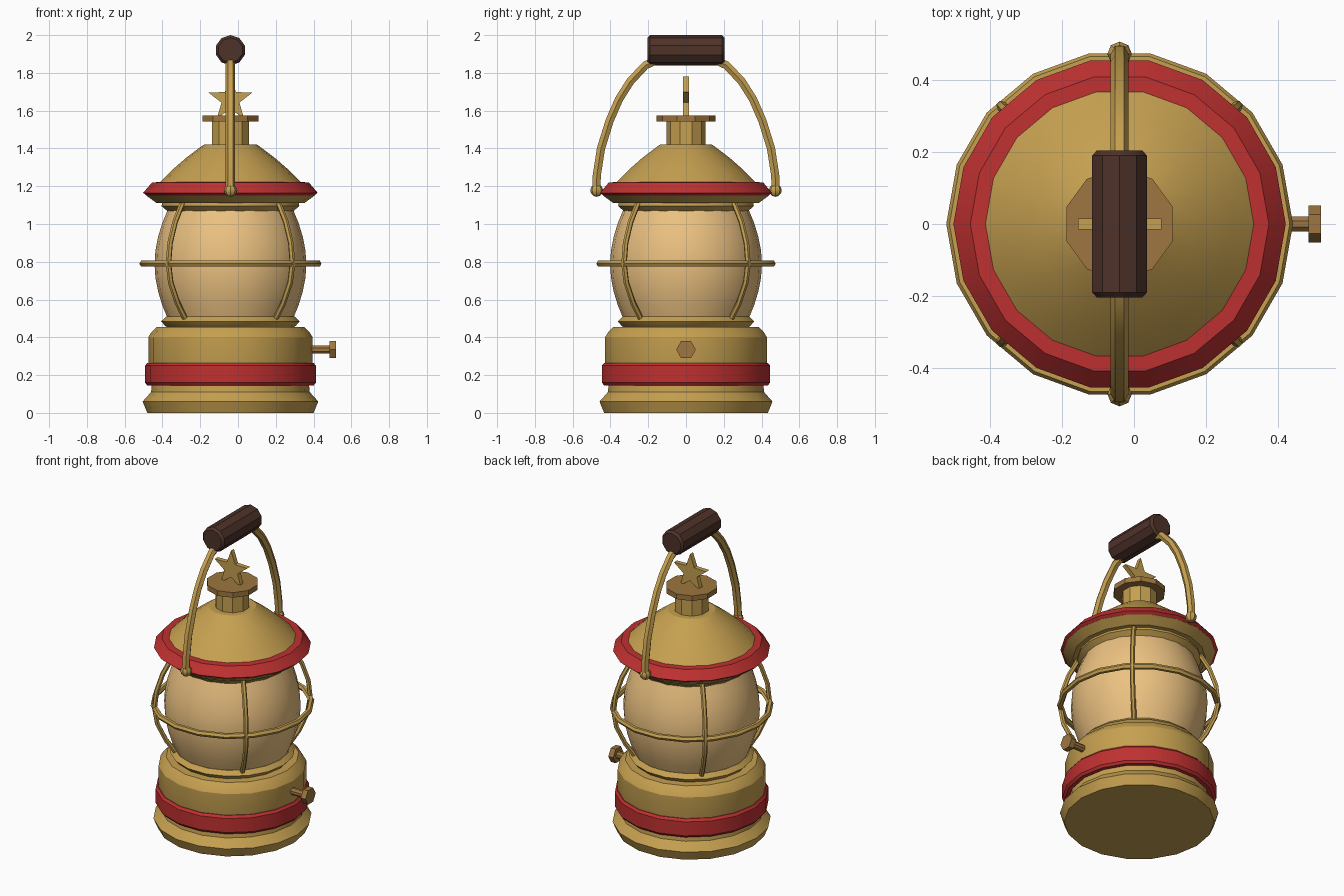
import bpy, bmesh, math
from mathutils import Vector, Matrix

if "Cube" in bpy.data.objects:
    bpy.data.objects.remove(bpy.data.objects["Cube"])

AX = -0.04  # lantern axis in x


def mat(name, rgb):
    m = bpy.data.materials.new(name)
    m.diffuse_color = (*rgb, 1)
    m.use_nodes = True
    m.node_tree.nodes["Principled BSDF"].inputs["Base Color"].default_value = m.diffuse_color
    return m


GOLD = mat("brass", (0.56, 0.35, 0.08))
BRONZE = mat("bronze", (0.34, 0.18, 0.05))
RED = mat("red_paint", (0.52, 0.03, 0.03))
GLASS = mat("warm_glass", (0.84, 0.54, 0.22))
WOOD = mat("dark_wood", (0.075, 0.032, 0.022))


def finish(ob, material, angle=30):
    ob.data.materials.clear()
    ob.data.materials.append(material)
    bpy.ops.object.select_all(action='DESELECT')
    ob.select_set(True)
    bpy.context.view_layer.objects.active = ob
    if angle:
        bpy.ops.object.shade_smooth_by_angle(angle=math.radians(angle))
    return ob


def from_bmesh(name, bm, material, angle=30):
    bmesh.ops.recalc_face_normals(bm, faces=bm.faces)
    me = bpy.data.meshes.new(name)
    bm.to_mesh(me)
    bm.free()
    ob = bpy.data.objects.new(name, me)
    bpy.context.collection.objects.link(ob)
    return finish(ob, material, angle)


def lathe(name, profile, material, sides=18, start=0.0, matrix=None, angle=30):
    """Closed solid turned from (radius, height) points."""
    bm = bmesh.new()
    rings = []
    for r, z in profile:
        rings.append([bm.verts.new((r * math.cos(start + 2 * math.pi * i / sides),
                                    r * math.sin(start + 2 * math.pi * i / sides), z))
                      for i in range(sides)])
    for a, b in zip(rings, rings[1:]):
        for i in range(sides):
            j = (i + 1) % sides
            bm.faces.new((a[i], a[j], b[j], b[i]))
    bm.faces.new(rings[0][::-1])
    bm.faces.new(rings[-1])
    bm.transform(matrix or Matrix.Translation((AX, 0, 0)))
    return from_bmesh(name, bm, material, angle)


def tube(name, pts, radius, material, cyclic=False):
    cu = bpy.data.curves.new(name, 'CURVE')
    cu.dimensions = '3D'
    cu.bevel_depth = radius
    cu.bevel_resolution = 1
    cu.use_fill_caps = True
    sp = cu.splines.new('POLY')
    sp.points.add(len(pts) - 1)
    for p, co in zip(sp.points, pts):
        p.co = (*co, 1)
    sp.use_cyclic_u = cyclic
    ob = bpy.data.objects.new(name, cu)
    bpy.context.collection.objects.link(ob)
    bpy.ops.object.select_all(action='DESELECT')
    ob.select_set(True)
    bpy.context.view_layer.objects.active = ob
    bpy.ops.object.convert(target='MESH')
    return finish(bpy.context.view_layer.objects.active, material)


# Base and fuel tank
lathe("base", [(0.44, 0), (0.465, 0.06), (0.42, 0.11), (0.415, 0.16)], GOLD)
lathe("tank", [(0.41, 0.15), (0.435, 0.25), (0.435, 0.40), (0.42, 0.425), (0.39, 0.455)], GOLD)
lathe("lower_red_band", [(0.41, 0.145), (0.44, 0.145), (0.452, 0.16), (0.452, 0.25),
                         (0.44, 0.265), (0.41, 0.265)], RED)

# Glass globe between two collars
lathe("lower_collar", [(0.33, 0.45), (0.345, 0.46), (0.367, 0.485), (0.34, 0.51)], GOLD)
globe = [(0.33 + 0.072 * math.sin(math.pi * i / 8) ** 0.9 if 0 < i < 8 else 0.33,
          0.495 + 0.585 * i / 8) for i in range(9)]
lathe("globe", globe, GLASS, sides=24, angle=40)
lathe("upper_collar", [(0.33, 1.065), (0.365, 1.095), (0.36, 1.12)], GOLD)

# Roof with red brim
lathe("roof", [(0.39, 1.11), (0.445, 1.15), (0.43, 1.19), (0.378, 1.205), (0.375, 1.22),
               (0.31, 1.285), (0.235, 1.35), (0.155, 1.41), (0.14, 1.42)], GOLD)
lathe("roof_red_brim", [(0.38, 1.148), (0.44, 1.148), (0.462, 1.165), (0.415, 1.22),
                        (0.376, 1.222)], RED)

# Chimney, cap and star
lathe("chimney", [(0.103, 1.39), (0.103, 1.55)], GOLD, 10, math.pi / 2)
lathe("chimney_cap", [(0.155, 1.542), (0.155, 1.575)], BRONZE, 10, math.pi / 2)
bm = bmesh.new()
rim = []
for i in range(10):
    r = 0.122 if i % 2 == 0 else 0.05
    a = math.pi / 2 + math.pi * i / 5
    rim.append([bm.verts.new((AX + r * math.cos(a), y, 1.658 + r * math.sin(a)))
                for y in (-0.015, 0.015)])
bm.faces.new([v[0] for v in rim])
bm.faces.new([v[1] for v in rim])
for p, q in zip(rim, rim[1:] + rim[:1]):
    bm.faces.new((p[0], q[0], q[1], p[1]))
from_bmesh("star", bm, GOLD)

# Wire guard: one ring and four bowed bars
tube("guard_ring", [(AX + 0.464 * math.cos(math.radians(20 * i)),
                     0.464 * math.sin(math.radians(20 * i)), 0.79) for i in range(18)],
     0.018, GOLD, cyclic=True)
bow = [(0.325, 0.48), (0.395, 0.58), (0.447, 0.69), (0.464, 0.79), (0.452, 0.90),
       (0.415, 1.01), (0.36, 1.11)]
for k in range(4):
    a = math.pi / 4 + k * math.pi / 2
    tube(f"guard_bar_{k + 1}", [(AX + r * math.cos(a), r * math.sin(a), z) for r, z in bow],
         0.015, GOLD)

# Wick knob on the right side
turn = Matrix.Translation((0, 0, 0.335)) @ Matrix.Rotation(math.pi / 2, 4, 'Y')
lathe("knob_stem", [(0.023, 0.36), (0.023, 0.49)], BRONZE, 8, math.pi / 8, turn)
lathe("knob_head", [(0.052, 0.485), (0.052, 0.52)], BRONZE, 6, math.pi / 2, turn)

# Carrying handle with pivots and grip
half = [(0.475, 1.18), (0.472, 1.26), (0.45, 1.40), (0.405, 1.545), (0.355, 1.66),
        (0.295, 1.755), (0.215, 1.84), (0.15, 1.87)]
for side, s in (("front", -1), ("back", 1)):
    tube(f"handle_wire_{side}", [(AX, s * y, z) for y, z in half], 0.025, GOLD)
    bm = bmesh.new()
    bmesh.ops.create_uvsphere(bm, u_segments=8, v_segments=6, radius=0.034)
    bm.transform(Matrix.Translation((AX, s * 0.473, 1.178)))
    from_bmesh(f"handle_pivot_{side}", bm, GOLD)
lay = Matrix.Translation((AX, 0, 1.92)) @ Matrix.Rotation(math.pi / 2, 4, 'X')
lathe("grip", [(0.066, -0.205), (0.08, -0.19), (0.08, 0.19), (0.066, 0.205)],
      WOOD, 10, math.pi / 2, lay)
